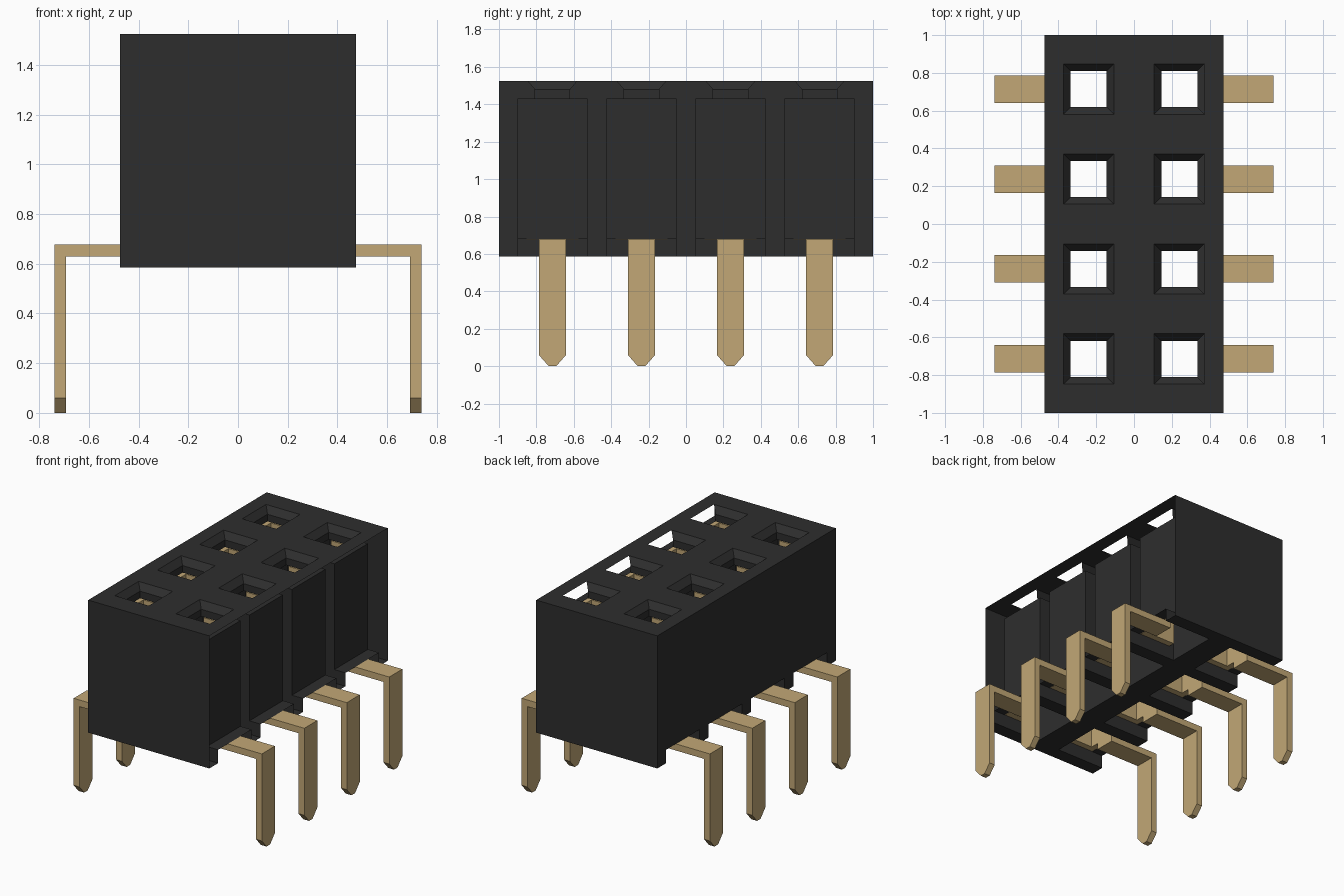
import bpy, bmesh

cube = bpy.data.objects.get("Cube")
if cube:
    bpy.data.objects.remove(cube, do_unlink=True)

PITCH = 0.476
ROWS = [(i - 1.5) * PITCH for i in range(4)]
COL = 0.24                      # socket centre in x
HX, Z0, Z1 = 0.475, 0.585, 1.525   # housing half width, bottom, top


def material(name, color, rough):
    m = bpy.data.materials.new(name)
    m.use_nodes = True
    m.diffuse_color = color
    b = m.node_tree.nodes["Principled BSDF"]
    b.inputs["Base Color"].default_value = color
    b.inputs["Roughness"].default_value = rough
    return m


black = material("black plastic", (0.027, 0.027, 0.027, 1), 0.6)
gold = material("gold metal", (0.54, 0.39, 0.18, 1), 0.5)


def loft(bm, rings):
    """Closed solid through a list of rings with equal point counts."""
    loops = [[bm.verts.new(p) for p in r] for r in rings]
    n = len(loops[0])
    for a, b in zip(loops, loops[1:]):
        for i in range(n):
            j = (i + 1) % n
            bm.faces.new((a[i], a[j], b[j], b[i]))
    bm.faces.new(loops[0][::-1])
    bm.faces.new(loops[-1])


def rect(cx, cy, hx, hy, z):
    return [(cx - hx, cy - hy, z), (cx + hx, cy - hy, z),
            (cx + hx, cy + hy, z), (cx - hx, cy + hy, z)]


def box(bm, x0, x1, y0, y1, z0, z1):
    cx, cy, hx, hy = (x0 + x1) / 2, (y0 + y1) / 2, abs(x1 - x0) / 2, abs(y1 - y0) / 2
    loft(bm, [rect(cx, cy, hx, hy, z0), rect(cx, cy, hx, hy, z1)])


def finish(name, bm, mat):
    bmesh.ops.recalc_face_normals(bm, faces=bm.faces[:])
    me = bpy.data.meshes.new(name)
    bm.to_mesh(me)
    bm.free()
    me.materials.append(mat)
    ob = bpy.data.objects.new(name, me)
    bpy.context.scene.collection.objects.link(ob)
    return ob


def cut(target, bm):
    """Subtract a temporary solid from the target."""
    cutter = finish("cutter", bm, black)
    cutter.hide_render = True
    mod = target.modifiers.new("cut", 'BOOLEAN')
    mod.operation, mod.solver, mod.object = 'DIFFERENCE', 'EXACT', cutter
    bpy.context.view_layer.objects.active = target
    bpy.ops.object.modifier_apply(modifier=mod.name)
    bpy.data.objects.remove(cutter, do_unlink=True)


# Housing block with funnel-topped sockets and bottom notches for the pins
bm = bmesh.new()
box(bm, -HX, HX, -1, 1, Z0, Z1)
housing = finish("housing", bm, black)
for side in (-1, 1):
    for y in ROWS:
        x = side * COL
        bm = bmesh.new()
        loft(bm, [rect(x, y, 0.148, 0.188, 0.5), rect(x, y, 0.148, 0.188, 1.43),
                  rect(x, y, 0.095, 0.095, 1.43), rect(x, y, 0.095, 0.095, 1.48),
                  rect(x, y, 0.167, 0.167, 1.565)])
        cut(housing, bm)
        bm = bmesh.new()
        box(bm, side * 0.3, side * 0.6, y - 0.188, y + 0.188, 0.45, 0.68)
        cut(housing, bm)

# Left side is an open shell: drop its outer skin and the outer funnel walls
bm = bmesh.new()
bm.from_mesh(housing.data)
drop = []
for f in bm.faces:
    c, n = f.calc_center_median(), f.normal
    skin = c.x > HX - 0.002 and abs(n.x) > 0.9
    funnel = c.z > 1.431 and n.x < -0.3 and 0.32 < c.x < 0.38
    if skin or funnel:
        drop.append(f)
bmesh.ops.delete(bm, geom=drop, context='FACES')
bm.to_mesh(housing.data)
bm.free()

# Bent pins, each with a U-shaped contact inside its socket
for side, label in ((1, "left"), (-1, "right")):
    for i, y in enumerate(ROWS):
        bm = bmesh.new()
        outline = [(-0.073, 0.677), (-0.073, 0.06), (-0.02, 0),
                   (0.02, 0), (0.073, 0.06), (0.073, 0.677)]
        loft(bm, [[(side * x, y + dy, z) for dy, z in outline]
                  for x in (0.693, 0.738)])                          # leg
        box(bm, side * 0.34, side * 0.693, y - 0.073, y + 0.073, 0.63, 0.677)
        box(bm, side * 0.34, side * 0.385, y - 0.14, y + 0.14, 0.677, 1.40)
        for s in (-1, 1):                                            # contact wings
            box(bm, side * 0.13, side * 0.385, y + s * 0.14, y + s * 0.186, 0.68, 1.40)
        finish(f"{label}_pin_{i + 1}", bm, gold)
